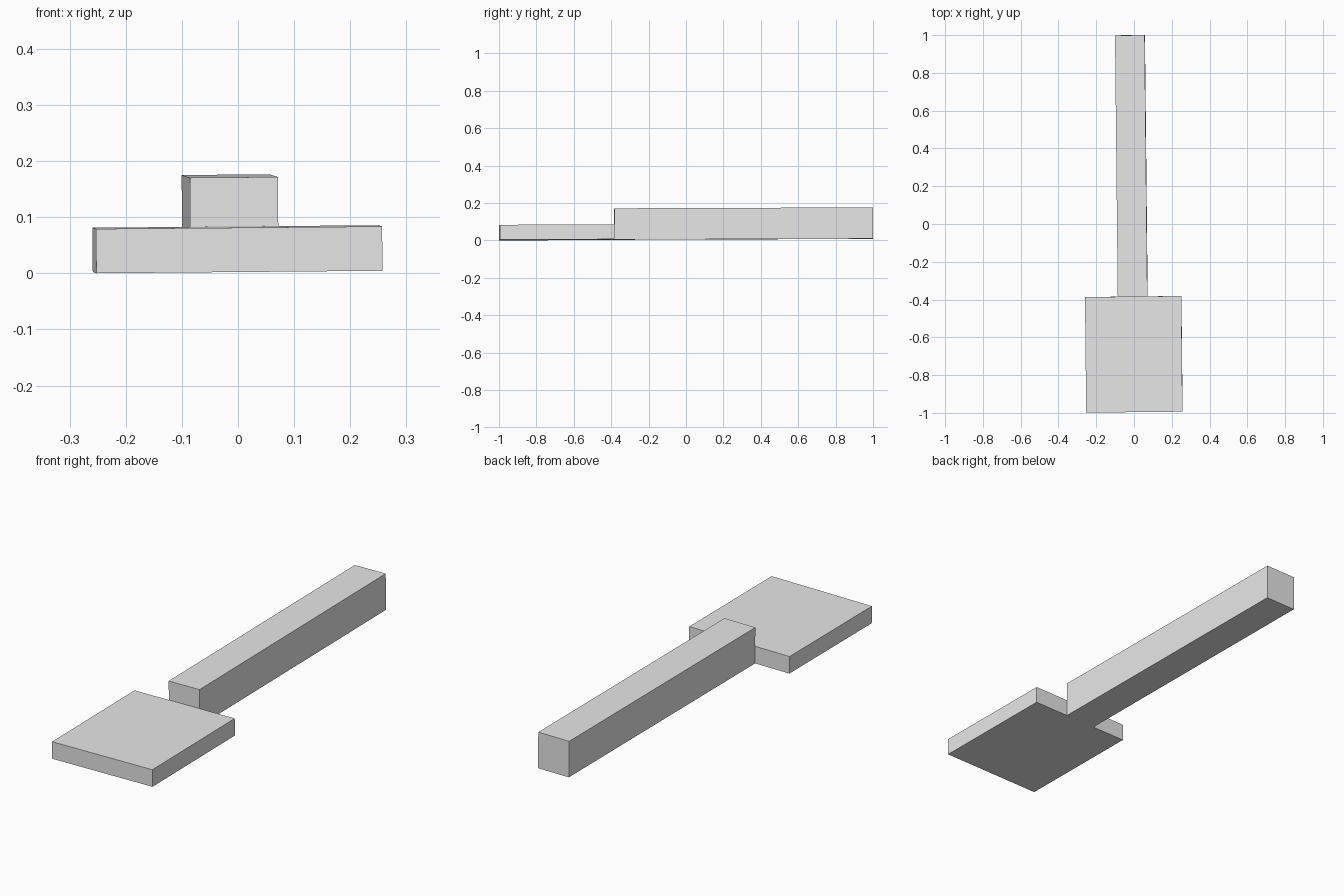
import bpy
from math import radians

default = bpy.data.objects.get("Cube")
if default:
    bpy.data.objects.remove(default, do_unlink=True)

# Single plain grey
grey = bpy.data.materials.new("plain_grey")
grey.use_nodes = True
colour = (0.8, 0.8, 0.8, 1)
grey.diffuse_color = colour
grey.node_tree.nodes["Principled BSDF"].inputs["Base Color"].default_value = colour

# The whole tool lies very slightly tilted and turned
TILT = (radians(0.2), radians(-0.5), radians(0.6))


def box(name, centre, size):
    bpy.ops.mesh.primitive_cube_add(size=1, location=centre, rotation=TILT)
    obj = bpy.context.object
    obj.name = name
    obj.scale = size
    obj.data.materials.append(grey)
    return obj


# Wide flat head at the front
box("flat_head", (-0.001, -0.69, 0.043), (0.51, 0.612, 0.079))

# Long thicker handle, butted against the back of the head
box("handle", (-0.014, 0.308, 0.09), (0.157, 1.383, 0.167))
